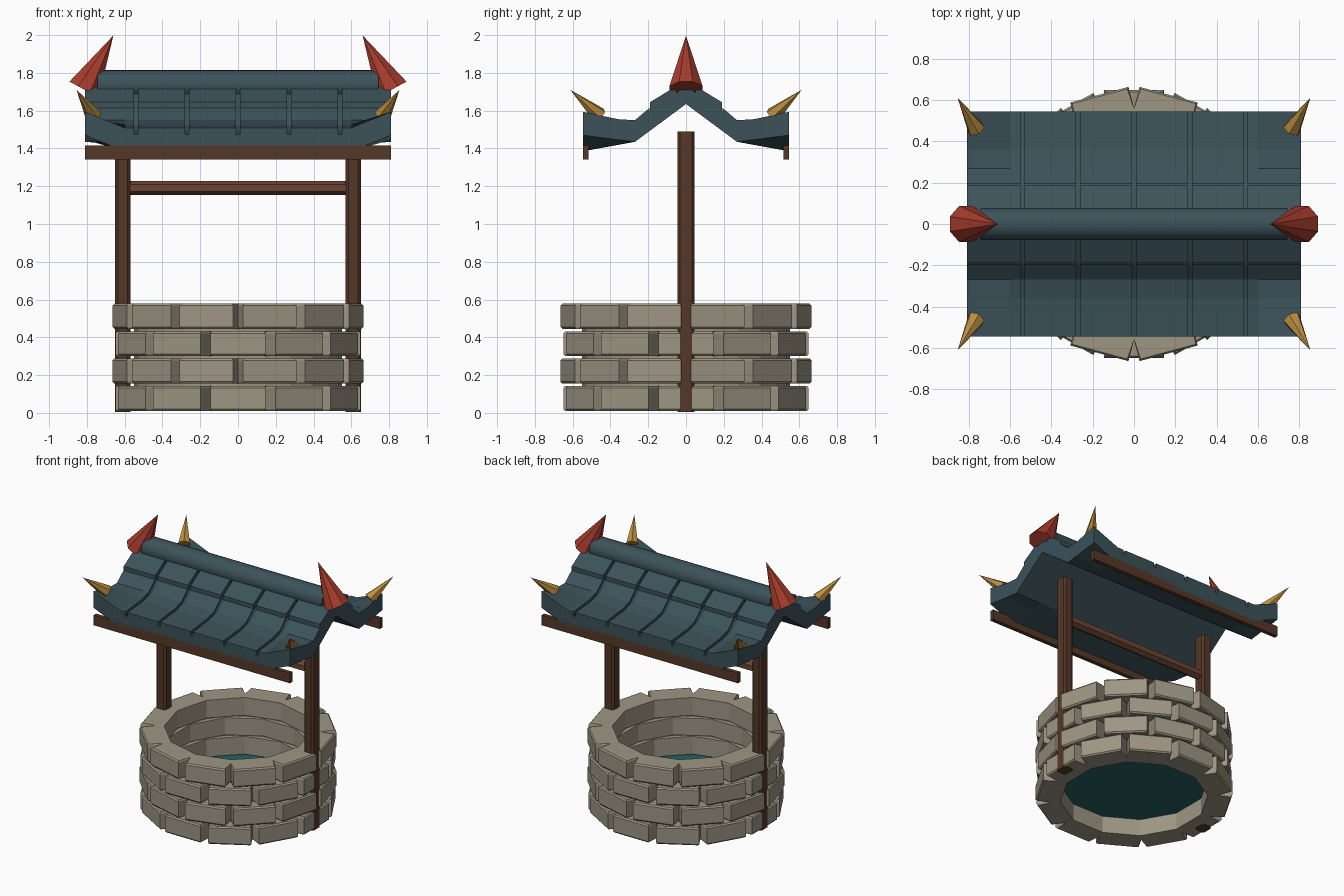
import bpy, bmesh, math
from mathutils import Vector

if "Cube" in bpy.data.objects:
    bpy.data.objects.remove(bpy.data.objects["Cube"])


def material(name, rgb):
    m = bpy.data.materials.new(name)
    m.diffuse_color = (*rgb, 1)
    m.use_nodes = True
    m.node_tree.nodes["Principled BSDF"].inputs["Base Color"].default_value = m.diffuse_color
    return m


STONE = material("stone", (0.34, 0.305, 0.23))
ROOF = material("slate blue", (0.045, 0.085, 0.102))
WOOD = material("dark wood", (0.09, 0.04, 0.02))
POLE = material("red wood", (0.15, 0.06, 0.034))
RED = material("red", (0.38, 0.045, 0.026))
GOLD = material("gold", (0.50, 0.27, 0.05))
WATER = material("water", (0.02, 0.12, 0.125))


def finish(name, bm, mat):
    bmesh.ops.remove_doubles(bm, verts=bm.verts, dist=1e-5)
    bmesh.ops.recalc_face_normals(bm, faces=bm.faces)
    me = bpy.data.meshes.new(name)
    bm.to_mesh(me)
    bm.free()
    me.materials.append(mat)
    ob = bpy.data.objects.new(name, me)
    bpy.context.collection.objects.link(ob)
    return ob


def box(name, center, size, mat, bevel=0.0):
    bm = bmesh.new()
    bmesh.ops.create_cube(bm, size=1)
    for v in bm.verts:
        v.co = Vector([c + s * k for c, s, k in zip(center, size, v.co)])
    if bevel:
        edges = [e for e in bm.edges if abs(e.verts[0].co.z - e.verts[1].co.z) > 0.5]
        bmesh.ops.bevel(bm, geom=edges, offset=bevel, segments=1, affect='EDGES')
    return finish(name, bm, mat)


def cone(name, base, tip, r0, r1, sides, mat, spin=0.0):
    """Cone or cylinder between two points."""
    base, tip = Vector(base), Vector(tip)
    axis = tip - base
    bm = bmesh.new()
    bmesh.ops.create_cone(bm, cap_ends=True, segments=sides, radius1=r0, radius2=r1, depth=axis.length)
    for v in bm.verts:
        x, y, z = v.co
        c, s = math.cos(spin), math.sin(spin)
        v.co = axis.to_track_quat('Z', 'Y') @ Vector((c * x - s * y, s * x + c * y, z)) + (base + tip) / 2
    return finish(name, bm, mat)


def polar(r, a, z):
    return Vector((r * math.cos(a), r * math.sin(a), z))


# Stone courses: twelve stones each, V-shaped notches at the joints
def stone_course(name, z0, z1, turn):
    bm = bmesh.new()
    step, gap, ch = math.pi / 6, 0.04, 0.01
    layers = [(z0, ch), (z0 + ch, 0), (z1 - ch, 0), (z1, ch)]
    for i in range(12):
        a, b = turn + i * step, turn + (i + 1) * step
        loops = []
        for z, inset in layers:
            g = gap + inset
            pts = [(0.5, a), (0.56, a), (0.665 - inset, a + g),
                   (0.665 - inset, b - g), (0.56, b), (0.5, b)]
            loops.append([bm.verts.new(polar(r, t, z)) for r, t in pts])
        for lo, hi in zip(loops, loops[1:]):
            for k in (1, 2, 3, 5):
                n = (k + 1) % 6
                bm.faces.new((lo[k], lo[n], hi[n], hi[k]))
        for lp in (loops[0], loops[-1]):
            bm.faces.new((lp[0], lp[1], lp[4], lp[5]))
            bm.faces.new(lp[1:5])
    finish(name, bm, STONE)


for i, (z0, z1) in enumerate([(0.01, 0.143), (0.155, 0.288), (0.302, 0.43), (0.445, 0.578)]):
    stone_course(f"stone_course_{i + 1}", z0, z1, 0 if i % 2 else math.pi / 12)

# Mortar core closing the gaps between courses
bm = bmesh.new()
for i in range(24):
    a, b = i * math.pi / 12, (i + 1) * math.pi / 12
    ring = [[bm.verts.new(polar(r, t, z)) for r, z in
             ((0.52, 0.02), (0.55, 0.02), (0.55, 0.57), (0.52, 0.57))] for t in (a, b)]
    for k in range(4):
        n = (k + 1) % 4
        bm.faces.new((ring[0][k], ring[0][n], ring[1][n], ring[1][k]))
finish("mortar_core", bm, STONE)

cone("water", (0, 0, 0.135), (0, 0, 0.145), 0.52, 0.52, 24, WATER)

# Timber frame
for s, side in ((-1, "left"), (1, "right")):
    box(f"{side}_post", (s * 0.61, 0, 0.747), (0.08, 0.09, 1.486), WOOD, 0.014)
for s, side in ((-1, "front"), (1, "back")):
    box(f"{side}_eave_beam", (0, s * 0.53, 1.378), (1.62, 0.03, 0.075), WOOD)
cone("winding_pole", (-0.645, 0, 1.19), (0.645, 0, 1.19), 0.037, 0.037, 6, POLE)


# Roof surface: bent slope with upturned corners
TOP = [(0, 1.73), (0.19, 1.60), (0.27, 1.525), (0.36, 1.495), (0.545, 1.475)]
UNDER = [(0, 1.635), (0.27, 1.435), (0.545, 1.385)]


def height(profile, x, y):
    y = abs(y)
    for (y0, h0), (y1, h1) in zip(profile, profile[1:]):
        if y <= y1 + 1e-6:
            h = h0 + (h1 - h0) * (y - y0) / (y1 - y0)
            break
    lift = max(0, abs(x) - 0.6) / 0.21 * max(0, y - 0.27) / 0.275
    return h + 0.085 * lift


def shell(bm, xs, ys, top, bottom):
    """Closed slab over a grid, with height functions above and below."""
    grids = [[[bm.verts.new((x, y, f(x, y))) for y in ys] for x in xs] for f in (top, bottom)]
    nx, ny = len(xs), len(ys)
    for g in grids:
        for i in range(nx - 1):
            for j in range(ny - 1):
                bm.faces.new((g[i][j], g[i + 1][j], g[i + 1][j + 1], g[i][j + 1]))
    rim = [(i, 0) for i in range(nx)] + [(nx - 1, j) for j in range(1, ny)]
    rim += [(i, ny - 1) for i in range(nx - 2, -1, -1)] + [(0, j) for j in range(ny - 2, 0, -1)]
    for (a, b), (c, d) in zip(rim, rim[1:] + rim[:1]):
        bm.faces.new((grids[0][a][b], grids[0][c][d], grids[1][c][d], grids[1][a][b]))


half = [0.19, 0.27, 0.36, 0.545]
bm = bmesh.new()
shell(bm, [-0.81, -0.6, 0.6, 0.81], [-y for y in reversed(half)] + [0] + half,
      lambda x, y: height(TOP, x, y), lambda x, y: height(UNDER, x, y))
finish("roof_base", bm, ROOF)

# Roof tiles: three overlapping rows, six columns, both slopes
ROWS = [([0.05, 0.19], 0.035, 0.045), ([0.193, 0.27, 0.36], 0.018, 0.032), ([0.36, 0.545], 0.032, 0.034)]
COLUMNS = [-0.81, -0.54, -0.27, 0, 0.27, 0.54, 0.81]
bm = bmesh.new()
for s in (-1, 1):
    for ys, t0, t1 in ROWS:
        def tile_top(x, y):
            k = (abs(y) - ys[0]) / (ys[-1] - ys[0])
            return height(TOP, x, y) + t0 + (t1 - t0) * k
        for a, b in zip(COLUMNS, COLUMNS[1:]):
            a += 0.01 if a > -0.8 else 0
            b -= 0.01 if b < 0.8 else 0
            xs = [a] + [m for m in (-0.6, 0.6) if a < m < b] + [b]
            shell(bm, xs, [s * y for y in ys], tile_top,
                  lambda x, y: height(TOP, x, y) - 0.01)
finish("roof_tiles", bm, ROOF)

# Round ridge cap
cap = cone("ridge_cap", (-0.745, 0, 1.737), (0.745, 0, 1.737), 0.078, 0.078, 24, ROOF)
bpy.context.view_layer.objects.active = cap
cap.select_set(True)
bpy.ops.object.shade_smooth_by_angle()

# Red ridge horns and gold corner spikes
for sx, side in ((-1, "left"), (1, "right")):
    cone(f"{side}_ridge_horn", (sx * 0.815, 0, 1.712), (sx * 0.66, 0, 1.998), 0.095, 0, 8, RED, math.pi / 8)
    for sy, end in ((-1, "front"), (1, "back")):
        cone(f"{end}_{side}_corner_spike", (sx * 0.765, sy * 0.46, 1.575),
             (sx * 0.855, sy * 0.612, 1.71), 0.045, 0, 6, GOLD)
